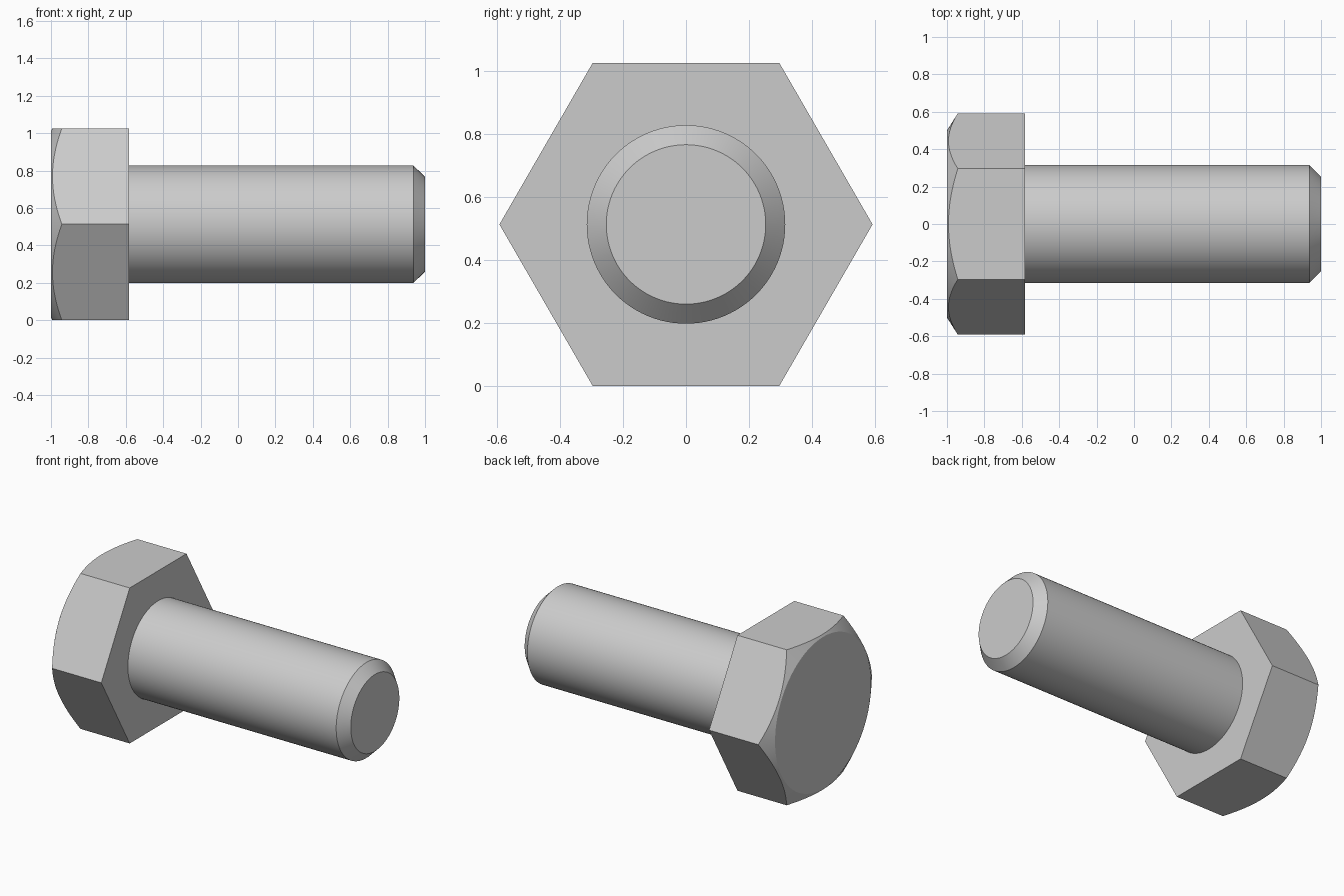
import bpy
import bmesh
from math import cos, sin, pi, radians, sqrt

if "Cube" in bpy.data.objects:
    bpy.data.objects.remove(bpy.data.objects["Cube"], do_unlink=True)

CORNER = 0.592                    # hexagon corner radius
FLAT = CORNER * sqrt(3) / 2       # hexagon centre to flat
AXIS_Z = FLAT                     # height of the bolt axis
STEPS = 16                        # chamfer segments per hexagon side
HEAD_TOP, HEAD_BASE = -1.0, -0.583
FACE_RADIUS = 0.50                # flat disc on the head
CHAMFER_SLOPE = 0.058 / (CORNER - FACE_RADIUS)

steel = bpy.data.materials.new("steel_grey")
steel.use_nodes = True
colour = (0.6, 0.6, 0.6, 1)
steel.diffuse_color = colour
steel.node_tree.nodes["Principled BSDF"].inputs["Base Color"].default_value = colour


def point(x, radius, angle):
    return (x, radius * cos(angle), AXIS_Z + radius * sin(angle))


def finish(name, bm):
    bmesh.ops.recalc_face_normals(bm, faces=bm.faces[:])
    mesh = bpy.data.meshes.new(name)
    bm.to_mesh(mesh)
    bm.free()
    mesh.materials.append(steel)
    obj = bpy.data.objects.new(name, mesh)
    bpy.context.collection.objects.link(obj)
    bpy.ops.object.select_all(action="DESELECT")
    obj.select_set(True)
    bpy.context.view_layer.objects.active = obj
    bpy.ops.object.shade_smooth_by_angle(angle=radians(20))


def bridge(bm, ring_a, ring_b):
    n = len(ring_a)
    for i in range(n):
        j = (i + 1) % n
        bm.faces.new((ring_a[i], ring_a[j], ring_b[j], ring_b[i]))


# Hexagonal head with a conical chamfer on its outer face
bm = bmesh.new()
count = 6 * STEPS
disc, rim = [], []
for i in range(count):
    angle = 2 * pi * i / count
    radius = FLAT / cos(angle % (pi / 3) - pi / 6) if i % STEPS else CORNER
    x = HEAD_TOP + (radius - FACE_RADIUS) * CHAMFER_SLOPE
    disc.append(bm.verts.new(point(HEAD_TOP, FACE_RADIUS, angle)))
    rim.append(bm.verts.new(point(x, radius, angle)))
base = [bm.verts.new(point(HEAD_BASE, CORNER, k * pi / 3)) for k in range(6)]
bm.faces.new(disc)
bm.faces.new(base)
bridge(bm, disc, rim)
for k in range(6):
    curve = [rim[(k * STEPS + s) % count] for s in range(STEPS + 1)]
    bm.faces.new(curve + [base[(k + 1) % 6], base[k]])
finish("hex_head", bm)

# Round shank with a bevelled tip
bm = bmesh.new()
profile = [(HEAD_BASE - 0.01, 0.315), (0.937, 0.315), (1.0, 0.253)]
rings = [[bm.verts.new(point(x, r, 2 * pi * i / 96)) for i in range(96)]
         for x, r in profile]
for ring_a, ring_b in zip(rings, rings[1:]):
    bridge(bm, ring_a, ring_b)
bm.faces.new(rings[0])
bm.faces.new(rings[-1])
finish("shank", bm)
